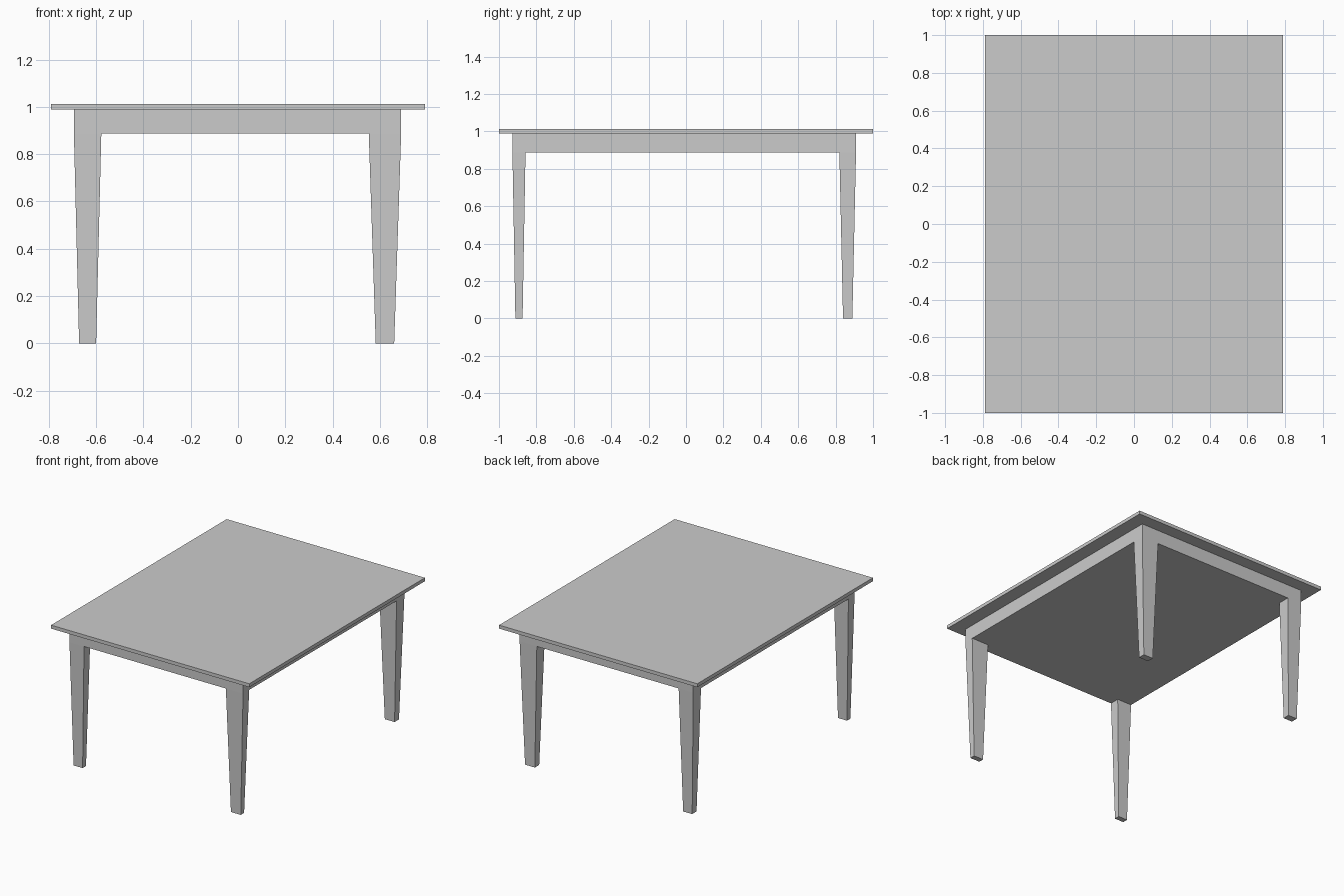
import bpy
import bmesh
from mathutils import Vector

if "Cube" in bpy.data.objects:
    bpy.data.objects.remove(bpy.data.objects["Cube"])

APRON_Z, TOP_Z, TOP_H = 0.888, 0.988, 0.025
X = (-0.694, -0.578, 0.553, 0.69)    # outer/inner leg lines across the width
Y = (-0.928, -0.858, 0.82, 0.909)    # outer/inner leg lines along the length
TAPER = {-1: (0.62, 0.55), 1: (0.57, 0.56)}  # foot scale by side (x, y)


def box(bm, lo, hi):
    lo, hi = Vector(lo), Vector(hi)
    verts = bmesh.ops.create_cube(bm, size=1)["verts"]
    for v in verts:
        v.co = [lo[i] + (v.co[i] + 0.5) * (hi[i] - lo[i]) for i in range(3)]


def finish(bm, name):
    bmesh.ops.recalc_face_normals(bm, faces=bm.faces[:])
    mesh = bpy.data.meshes.new(name)
    bm.to_mesh(mesh)
    bm.free()
    bpy.context.collection.objects.link(bpy.data.objects.new(name, mesh))


# Flat table top
bm = bmesh.new()
box(bm, (-0.79, -1, TOP_Z), (0.79, 1, TOP_Z + TOP_H))
finish(bm, "table_top")

# Solid apron, cut along the inner leg lines
bm = bmesh.new()
box(bm, (X[0], Y[0], APRON_Z), (X[3], Y[3], TOP_Z))
for axis, cuts in (((1, 0, 0), X[1:3]), ((0, 1, 0), Y[1:3])):
    for c in cuts:
        bmesh.ops.bisect_plane(bm, geom=bm.verts[:] + bm.edges[:] + bm.faces[:],
                               plane_co=Vector(axis) * c, plane_no=axis)

# Tapered legs extruded from the four corner faces underneath
bm.normal_update()
corners = []
for f in bm.faces:
    c = f.calc_center_median()
    outside_x = c.x < X[1] or c.x > X[2]
    outside_y = c.y < Y[1] or c.y > Y[2]
    if f.normal.z < -0.9 and outside_x and outside_y:
        corners.append(f)
for foot in bmesh.ops.extrude_discrete_faces(bm, faces=corners)["faces"]:
    c = foot.calc_center_median()
    sx = TAPER[1 if c.x > 0 else -1][0]
    sy = TAPER[1 if c.y > 0 else -1][1]
    for v in foot.verts:
        v.co = (c.x + (v.co.x - c.x) * sx, c.y + (v.co.y - c.y) * sy, 0)
finish(bm, "apron_and_legs")
